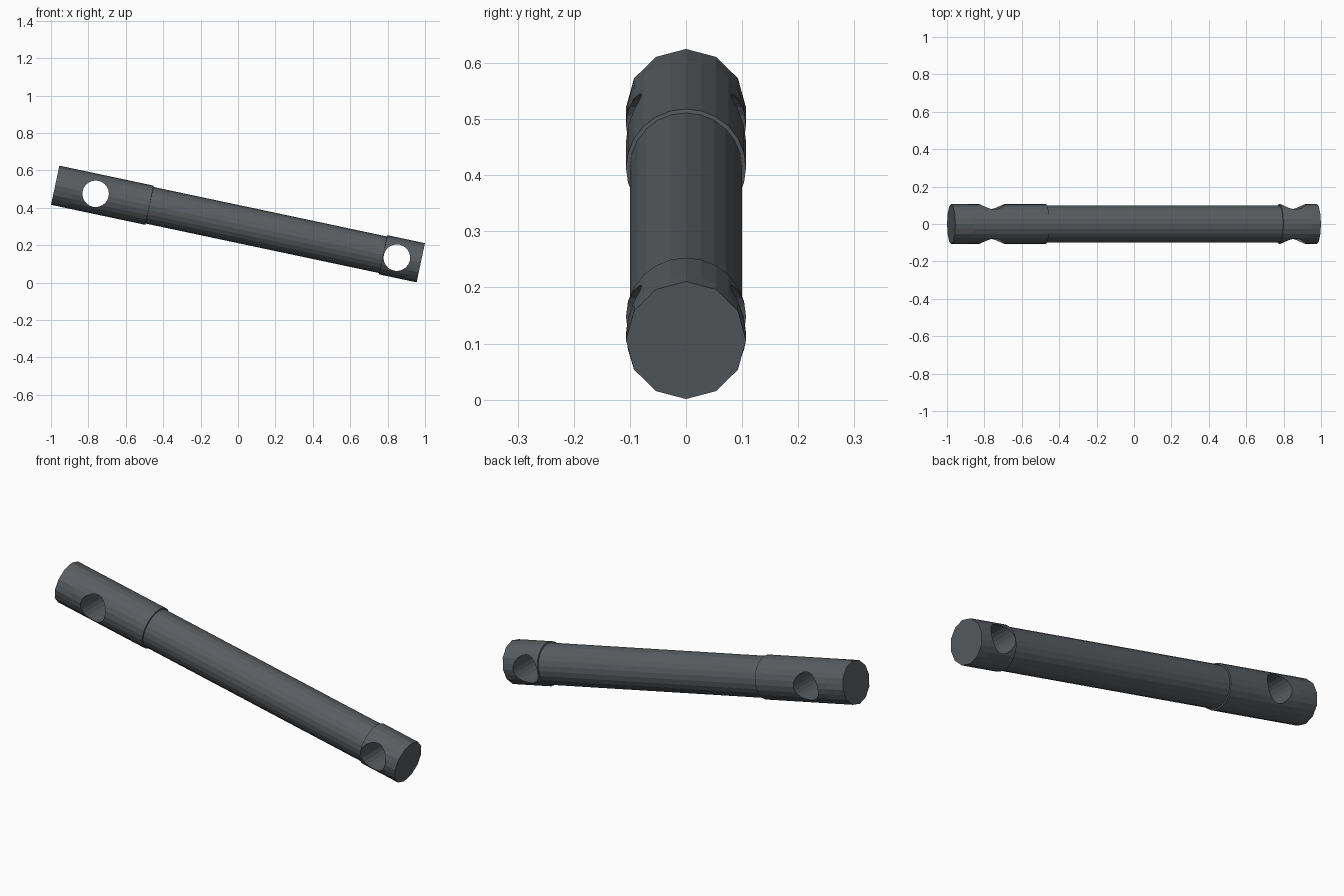
import bpy, bmesh, math
from mathutils import Matrix

if "Cube" in bpy.data.objects:
    bpy.data.objects.remove(bpy.data.objects["Cube"])

SIDES = 24
TILT = math.radians(11.97)
PLACE = Matrix.Translation((0, 0, 0.313)) @ Matrix.Rotation(TILT, 4, 'Y')
R_SLEEVE, R_ROD = 0.107, 0.1


def finish(bm, name):
    bm.transform(PLACE)
    bmesh.ops.recalc_face_normals(bm, faces=bm.faces)
    mesh = bpy.data.meshes.new(name)
    bm.to_mesh(mesh)
    bm.free()
    ob = bpy.data.objects.new(name, mesh)
    bpy.context.collection.objects.link(ob)
    return ob


def lathe(name, profile):
    """Turn (x, radius, coarse) around X; coarse rings read as 12-gons."""
    bm = bmesh.new()
    rings = []
    for x, r, coarse in profile:
        ring = []
        for i in range(SIDES):
            a = 2 * math.pi * i / SIDES
            k = r * math.cos(math.pi / 12) if coarse and i % 2 else r
            ring.append(bm.verts.new((x, k * math.cos(a), k * math.sin(a))))
        rings.append(ring)
    for p, q in zip(rings, rings[1:]):
        for i in range(SIDES):
            j = (i + 1) % SIDES
            bm.faces.new((p[i], p[j], q[j], q[i]))
    bm.faces.new(rings[0])
    bm.faces.new(rings[-1])
    return finish(bm, name)


def pin_hole(name, x):
    bm = bmesh.new()
    bmesh.ops.create_cone(bm, cap_ends=True, segments=24, radius1=0.071,
                          radius2=0.071, depth=0.5,
                          matrix=Matrix.Translation((x, 0, 0)) @ Matrix.Rotation(math.pi / 2, 4, 'X'))
    ob = finish(bm, name)
    ob.hide_render = True
    ob.hide_set(True)
    return ob


# Rod with a long sleeve at the high end and a short one at the low end
rod = lathe("link_rod", [
    (-0.999, R_SLEEVE, True), (-0.90, R_SLEEVE, False),
    (-0.484, R_SLEEVE, False), (-0.483, R_ROD, False),
    (0.793, R_ROD, False), (0.794, R_SLEEVE, False),
    (0.95, R_SLEEVE, False), (0.999, R_SLEEVE, True)])

# Cross holes for the pins
for name, x in (("upper_pin_hole", -0.778), ("lower_pin_hole", 0.868)):
    mod = rod.modifiers.new(name, 'BOOLEAN')
    mod.operation = 'DIFFERENCE'
    mod.solver = 'EXACT'
    mod.object = pin_hole(name, x)

# Dark steel
steel = bpy.data.materials.new("dark_steel")
steel.diffuse_color = (0.1, 0.11, 0.12, 1)
steel.use_nodes = True
steel.node_tree.nodes["Principled BSDF"].inputs["Base Color"].default_value = steel.diffuse_color
rod.data.materials.append(steel)
